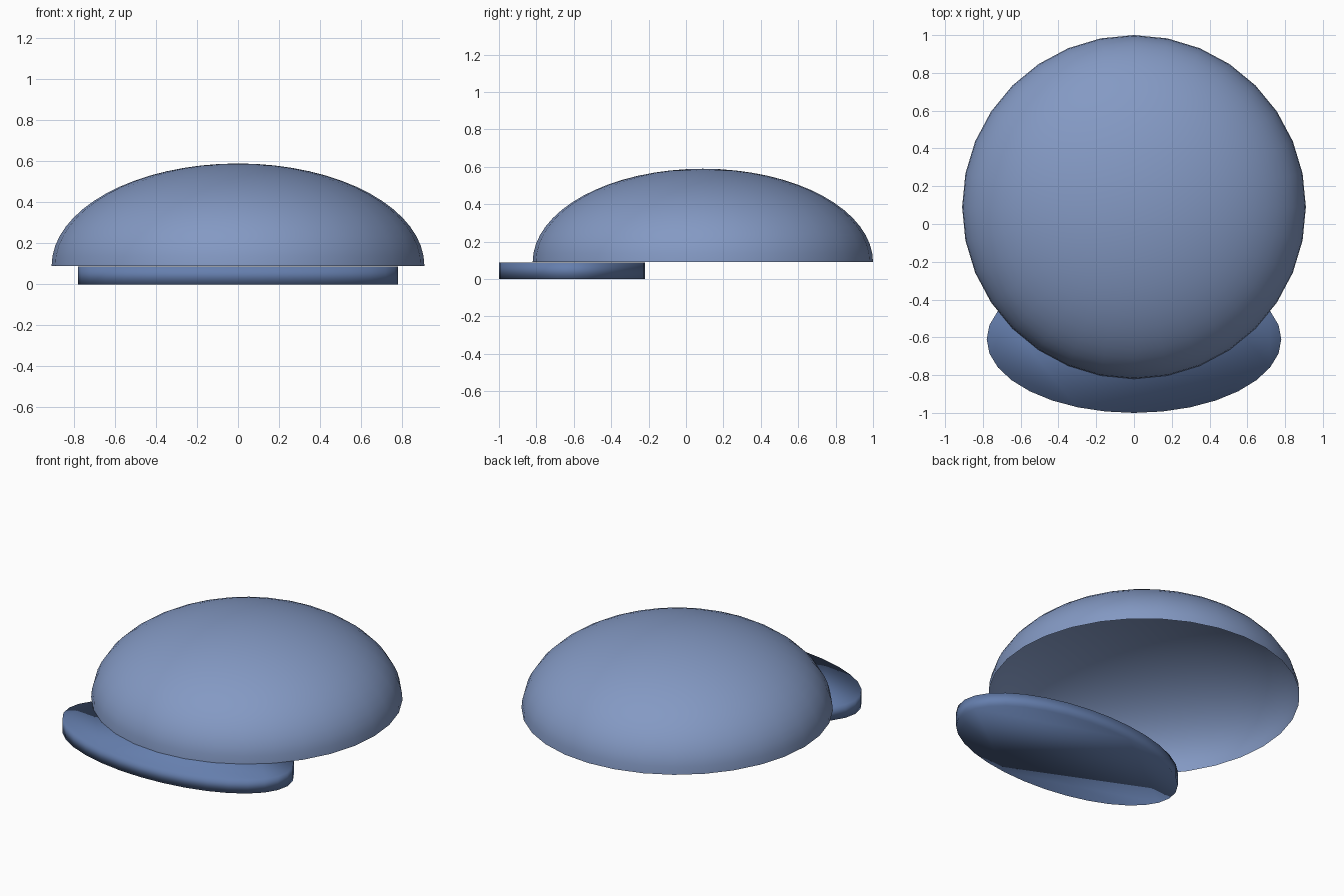
import bpy, bmesh
from mathutils import Matrix

if "Cube" in bpy.data.objects:
    bpy.data.objects.remove(bpy.data.objects["Cube"])


def add_part(name, bm, color):
    mesh = bpy.data.meshes.new(name)
    bm.to_mesh(mesh)
    bm.free()
    obj = bpy.data.objects.new(name, mesh)
    bpy.context.collection.objects.link(obj)
    for p in mesh.polygons:
        p.use_smooth = True
    mat = bpy.data.materials.new(name + "_color")
    mat.diffuse_color = (*color, 1)
    mat.use_nodes = True
    mat.node_tree.nodes["Principled BSDF"].inputs["Base Color"].default_value = mat.diffuse_color
    mesh.materials.append(mat)
    return obj


# Crown: open, flattened upper half of a sphere
bm = bmesh.new()
bmesh.ops.create_uvsphere(bm, u_segments=32, v_segments=32, radius=1)
lower = [v for v in bm.verts if v.co.z < -0.01]
bmesh.ops.delete(bm, geom=lower, context='VERTS')
bmesh.ops.transform(bm, verts=bm.verts,
                    matrix=Matrix.Translation((0, 0.09, 0.09))
                    @ Matrix.Diagonal((0.91, 0.91, 0.50, 1)))
add_part("cap_crown", bm, (0.23, 0.32, 0.55))

# Brim: thin elliptical disc under the front of the crown, fully smooth
bm = bmesh.new()
bmesh.ops.create_cone(bm, cap_ends=True, segments=32,
                      radius1=1, radius2=1, depth=1)
bmesh.ops.transform(bm, verts=bm.verts,
                    matrix=Matrix.Translation((0, -0.61, 0.044))
                    @ Matrix.Diagonal((0.78, 0.39, 0.088, 1)))
add_part("cap_brim", bm, (0.13, 0.21, 0.42))
